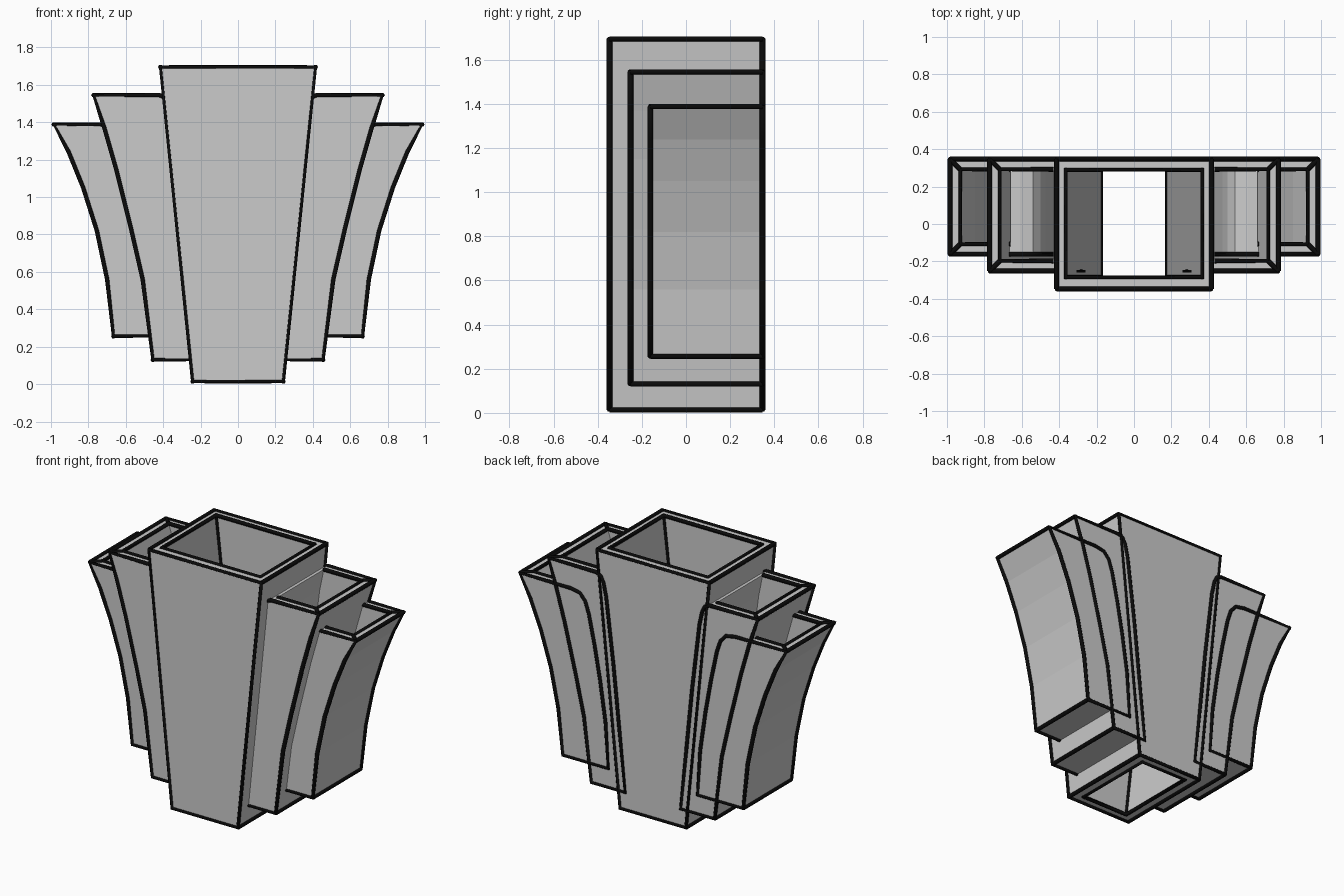
import bpy, bmesh

if "Cube" in bpy.data.objects:
    bpy.data.objects.remove(bpy.data.objects["Cube"])

R = 0.013      # trim radius
BACK = 0.347   # shared flush back plane


def prism(name, profile, y0, y1):
    """Closed solid: an x-z profile extruded along y."""
    bm = bmesh.new()
    face = bm.faces.new([bm.verts.new((x, y0, z)) for x, z in profile])
    ext = bmesh.ops.extrude_face_region(bm, geom=[face])
    verts = [v for v in ext["geom"] if isinstance(v, bmesh.types.BMVert)]
    bmesh.ops.translate(bm, verts=verts, vec=(0, y1 - y0, 0))
    bmesh.ops.recalc_face_normals(bm, faces=bm.faces)
    me = bpy.data.meshes.new(name)
    bm.to_mesh(me)
    bm.free()
    ob = bpy.data.objects.new(name, me)
    bpy.context.collection.objects.link(ob)
    return ob


def hollow(ob, profile, y0, y1):
    """Cut a prism-shaped cavity and apply it."""
    cutter = prism("cavity", profile, y0, y1)
    mod = ob.modifiers.new("hollow", "BOOLEAN")
    mod.operation = "DIFFERENCE"
    mod.solver = "EXACT"
    mod.object = cutter
    bpy.context.view_layer.objects.active = ob
    bpy.ops.object.modifier_apply(modifier=mod.name)
    bpy.data.objects.remove(cutter)


black = bpy.data.materials.new("black_trim")
black.diffuse_color = (0.003, 0.003, 0.003, 1)
black.use_nodes = True
black.node_tree.nodes["Principled BSDF"].inputs["Base Color"].default_value = black.diffuse_color


def trim(name, loops, lines):
    """Thin black tubes along closed loops and open lines."""
    cu = bpy.data.curves.new(name, "CURVE")
    cu.dimensions = "3D"
    cu.bevel_depth = R
    cu.bevel_resolution = 1
    cu.use_fill_caps = True
    for pts, cyclic in [(p, True) for p in loops] + [(p, False) for p in lines]:
        sp = cu.splines.new("POLY")
        sp.points.add(len(pts) - 1)
        for p, co in zip(sp.points, pts):
            p.co = (*co, 1)
        sp.use_cyclic_u = cyclic
    cu.materials.append(black)
    ob = bpy.data.objects.new(name, cu)
    bpy.context.collection.objects.link(ob)
    return ob


def at_y(profile, y):
    return [(x, y, z) for x, z in profile]


def rect(x0, x1, y0, y1, z):
    return [(x0, y0, z), (x1, y0, z), (x1, y1, z), (x0, y1, z)]


# Central flared tube, open at both ends
zb, zt = 0.014, 1.695
xb, xt, ib, it = 0.243, 0.415, 0.175, 0.365
yi0, yi1 = -0.285, 0.29
outline = [(-xb, zb), (xb, zb), (xt, zt), (-xt, zt)]
centre = prism("centre_tube", outline, -BACK, BACK)
s = (it - ib) / (zt - zb) * 0.1
hollow(centre, [(-ib + s, zb - 0.1), (ib - s, zb - 0.1),
                (it + s, zt + 0.1), (-it - s, zt + 0.1)], yi0, yi1)
trim("centre_trim",
     [at_y(outline, -BACK), at_y(outline, BACK),
      rect(-it, it, yi0, yi1, zt), rect(-ib, ib, yi0, yi1, zb)],
     [[(x, -BACK, z), (x, BACK, z)] for x, z in outline]
     + [[(sx * ib, y, zb), (sx * it, y, zt)] for sx in (-1, 1) for y in (yi0, yi1)])


def side_tier(name, outer, inner, cav_inner, y0):
    """Curved side vessel; outer and inner edges listed from bottom to top."""
    profile = outer + inner[::-1]
    body = prism(name, profile, y0, BACK)
    t = 0.055
    top = outer[-1]
    c0, c1 = y0 + t, BACK - t
    wall = [(x - t, z) for x, z in outer]
    wall[0] = (wall[0][0], wall[0][1] + t)
    dx = (wall[-1][0] - wall[-2][0]) / (wall[-1][1] - wall[-2][1]) * 0.05
    cav = wall + [(wall[-1][0] + dx, top[1] + 0.05),
                  (cav_inner[-1][0], top[1] + 0.05)] + cav_inner[::-1]
    hollow(body, cav, c0, c1)
    rim_x0, rim_x1 = cav_inner[-1][0], top[0] - t
    edging = trim(name + "_trim",
                  [at_y(profile, y0), at_y(profile, BACK)],
                  [[(x, y0, z), (x, BACK, z)] for x, z in (outer[0], top, inner[0])]
                  + [[(rim_x0, c0, top[1]), (rim_x1, c0, top[1]),
                      (rim_x1, c1, top[1]), (rim_x0, c1, top[1])]]
                  + [[(top[0], a, top[1]), (rim_x1, b, top[1])]
                     for a, b in ((y0, c0), (BACK, c1))])
    for ob in (body, edging):
        ob.modifiers.new("mirror", "MIRROR")


# Middle tier
side_tier("middle_tier",
          [(0.455, 0.13), (0.51, 0.56), (0.572, 0.83), (0.652, 1.15),
           (0.715, 1.37), (0.772, 1.545)],
          [(0.205, 0.13), (0.25, 0.56), (0.29, 0.95), (0.345, 1.40),
           (0.365, 1.49), (0.385, 1.53), (0.42, 1.545)],
          [(0.30, 0.19), (0.34, 0.95), (0.40, 1.40), (0.43, 1.545)], -0.252)

# Outer tier
side_tier("outer_tier",
          [(0.666, 0.256), (0.70, 0.56), (0.755, 0.82), (0.828, 1.05),
           (0.905, 1.24), (0.984, 1.388)],
          [(0.33, 0.256), (0.35, 0.56), (0.39, 0.83), (0.43, 1.05),
           (0.473, 1.25), (0.50, 1.33), (0.54, 1.375), (0.61, 1.388)],
          [(0.41, 0.32), (0.45, 0.83), (0.54, 1.25), (0.66, 1.388)], -0.162)
